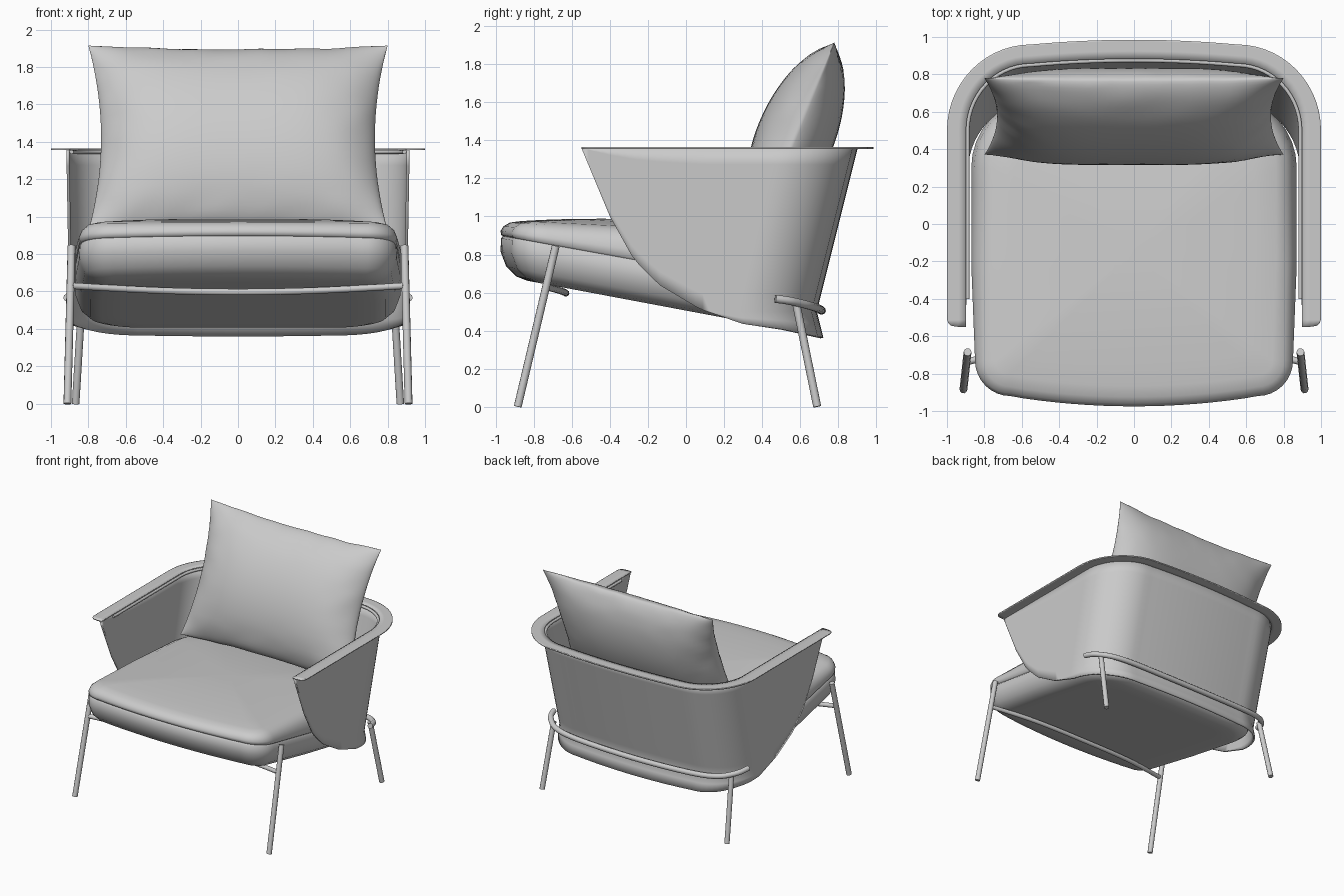
import bpy, bmesh, math
from mathutils import Vector, noise

cube = bpy.data.objects.get("Cube")
if cube:
    bpy.data.objects.remove(cube, do_unlink=True)

grey = bpy.data.materials.new("light_grey")
grey.use_nodes = True
grey.diffuse_color = (0.6, 0.6, 0.6, 1)
grey.node_tree.nodes["Principled BSDF"].inputs["Base Color"].default_value = (0.6, 0.6, 0.6, 1)


def lerp(a, b, t):
    return a + (b - a) * t


def activate(ob):
    bpy.ops.object.select_all(action='DESELECT')
    ob.select_set(True)
    bpy.context.view_layer.objects.active = ob


def loft(name, rows, closed=False, cap=False, angle=40, thick=0):
    """Skin rows of points into a smooth surface."""
    bm = bmesh.new()
    vs = [[bm.verts.new(p) for p in row] for row in rows]
    n = len(rows[0])
    for a, b in zip(vs, vs[1:]):
        for i in range(n if closed else n - 1):
            j = (i + 1) % n
            bm.faces.new((a[i], a[j], b[j], b[i]))
    if cap:
        bm.faces.new(vs[-1])
    bmesh.ops.remove_doubles(bm, verts=bm.verts, dist=0.0005)
    bmesh.ops.recalc_face_normals(bm, faces=bm.faces)
    me = bpy.data.meshes.new(name)
    bm.to_mesh(me)
    bm.free()
    me.materials.append(grey)
    ob = bpy.data.objects.new(name, me)
    bpy.context.collection.objects.link(ob)
    if thick:
        mod = ob.modifiers.new("thickness", 'SOLIDIFY')
        mod.thickness = thick
        mod.offset = 0
    activate(ob)
    bpy.ops.object.shade_smooth_by_angle(angle=math.radians(angle))
    return ob


def tube(name, pts, r, smooth=False):
    """Round bar along a path."""
    cu = bpy.data.curves.new(name, 'CURVE')
    cu.dimensions = '3D'
    cu.bevel_depth = r
    cu.bevel_resolution = 3
    cu.use_fill_caps = True
    sp = cu.splines.new('NURBS' if smooth else 'POLY')
    sp.points.add(len(pts) - 1)
    for p, co in zip(sp.points, pts):
        p.co = (*co, 1)
    if smooth:
        sp.order_u = 3
        sp.use_endpoint_u = True
        sp.resolution_u = 6
    cu.materials.append(grey)
    ob = bpy.data.objects.new(name, cu)
    bpy.context.collection.objects.link(ob)
    activate(ob)
    bpy.ops.object.convert(target='MESH')
    bpy.ops.object.shade_smooth_by_angle(angle=math.radians(40))
    return ob


def mirrored(half):
    """Complete a half path that ends on x = 0."""
    return half + [(-p[0], *p[1:]) for p in half[-2::-1]]


# Shell: U-shaped plan, leaning back, swept front edge, flared hem
TOP = 1.36
EDGE = [(-.55, 1.36), (-.4, 1.0), (-.275, .775), (-.14, .64), (.07, .515),
        (.2, .47), (.5, .435), (.7, .405), (.9, .36)]


def plan(o=0):
    half = [(.91 + o, lerp(-.55, .5, i / 28)) for i in range(28)]
    for i in range(14):
        a = math.pi / 2 * i / 14
        half.append((.55 + (.36 + o) * math.cos(a), .5 + (.37 + o) * math.sin(a)))
    for i in range(9):
        x = .55 * (1 - i / 8)
        half.append((x, .87 + o + .025 * (1 - (x / .55) ** 2)))
    return mirrored(half)


def hem(y):
    for (y0, z0), (y1, z1) in zip(EDGE, EDGE[1:]):
        if y <= y1:
            return lerp(z0, z1, (y - y0) / (y1 - y0))
    return EDGE[-1][1]


def lean(x, y, z):
    s = min(max((y - .2) / .3, 0), 1)
    shift = .25 * (TOP - max(z, .5)) - .25 * max(.5 - z, 0)
    return (x * (1 - .02 * (TOP - z)), y - shift * s, z)


rows = []
for k in range(13):
    row = []
    for x, y in plan():
        low = hem(y)
        crease = max(low, .5)
        z = lerp(TOP, crease, k / 10) if k <= 10 else lerp(crease, low, (k - 10) / 2)
        row.append(lean(x, y, z))
    rows.append(row)
loft("shell", rows, thick=.016)

# Flat rim and inner piping round the shell top
rim = [[(x, max(y, -.55 + e), TOP) for x, y in plan(o)]
       for o, e in ((-.012, 0), (.03, 0), (.065, .005), (.082, .018), (.09, .04))]
loft("shell_rim", rim, thick=.01)
tube("rim_piping", [(x, y, TOP - .014) for x, y in plan(-.02)][4:-4], .011)


# Seat: rounded outline lofted into an upper cushion and a lower base
def outline(d):
    half = [(.67 * i / 8, -.975 + d + .055 * (i / 8) ** 2) for i in range(8)]
    for i in range(9):
        a = math.pi / 2 * i / 8
        half.append((.66 + (.19 - d) * math.sin(a), -.73 - (.19 - d) * math.cos(a)))
    for i in range(1, 12):
        t = i / 12
        half.append((lerp(.85, .87, min(1, t * 2)) - d, lerp(-.73, .3, t)))
    for i in range(9):
        a = math.pi / 2 * i / 8
        half.append((.54 + (.33 - d) * math.cos(a), .3 + (.36 - d) * math.sin(a)))
    half += [(.54 * (1 - i / 6), .66 - d) for i in range(1, 7)]
    return half + [(-x, y) for x, y in half[-2:0:-1]]


def seam(y):
    return .9 - .18 * (y + .98)


def seat_top(y):
    return .982 - .05 * (y + .98)


def seat_bottom(y):
    return .665 - .188 * (y + .85)


def padded(name, limit, steps, crown):
    rings = [[(x, y, lerp(seam(y), limit(y), t)) for x, y in outline(d)] for d, t in steps]
    inner = outline(steps[-1][0])
    for s in (.85, .65, .4, .15):
        rings.append([(x * s, -.15 + (y + .15) * s,
                       limit(-.15 + (y + .15) * s) + crown * (1 - s * s)) for x, y in inner])
    return loft(name, rings, closed=True, cap=True, angle=60)


padded("seat_cushion", seat_top,
       [(.012, 0), (.002, .06), (0, .3), (.015, .62), (.05, .88), (.11, 1)], .04)
padded("seat_base", seat_bottom,
       [(.012, 0), (.002, .06), (0, .4), (.03, .75), (.08, .94), (.14, 1)], 0)

# Back pillow: pinched corners, soft bulge and light creases
up = Vector((0, .41, .99)).normalized()
out = Vector((0, -up.z, up.y))
centre = Vector((0, .575, 1.42))
N, M = 40, 32


def pillow_point(u, v, side):
    x = u * .8 * (1 - .085 * (1 - v * v))
    h = v * .535 * (1 - .045 * (1 - u * u))
    bulge = .205 * (1 - u ** 4) ** .7 * (1 - v * v) ** .65
    edge = max(abs(u), abs(v)) ** 4 * (1 - u * u * v * v)
    crease = .012 * edge * noise.noise(Vector((u * 5, v * 5, side * 3)))
    rim = .012 * noise.noise(Vector((u * 4, v * 4, 7)))
    return centre + Vector((x, 0, 0)) + up * (h + rim * edge) + out * (side * bulge + crease * (bulge > .01))


def spread(i, n):
    return math.sin(math.pi / 2 * (2 * i / n - 1))


front = [[pillow_point(spread(i, N), spread(j, M), 1) for i in range(N + 1)] for j in range(M + 1)]
back = [[pillow_point(spread(i, N), spread(j, M), -1) for i in range(N + 1)] for j in range(M, -1, -1)]
pillow = loft("back_pillow", front + back[1:], angle=75)

# Legs and bars
for side, label in ((1, "left"), (-1, "right")):
    tube("front_leg_" + label, [(side * .89, -.685, .845), (side * .912, -.885, 0)], .021)
    tube("back_leg_" + label, [(side * .835, .58, .54), (side * .868, .69, 0)], .021)
tube("front_bar", mirrored([(.885, -.735, .63), (.6, -.665, .612), (.3, -.635, .6), (0, -.63, .596)]),
     .018, True)
tube("back_bar", mirrored([(.912, .47, .567), (.9, .53, .56), (.86, .585, .548), (.78, .655, .53),
                           (.62, .695, .517), (.3, .71, .508), (0, .715, .505)]), .022, True)
